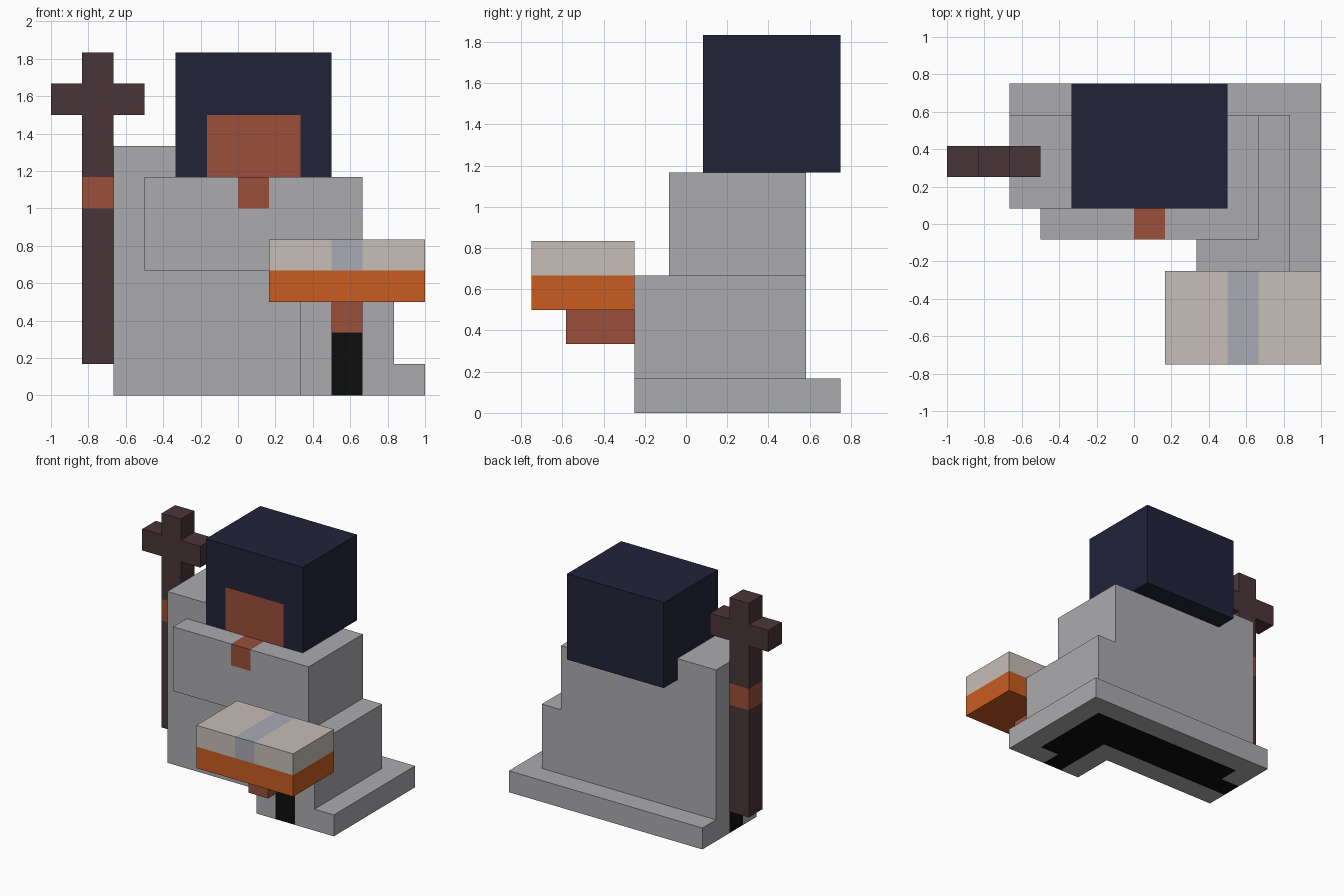
import bpy, bmesh
from mathutils import Vector

if "Cube" in bpy.data.objects:
    bpy.data.objects.remove(bpy.data.objects["Cube"])

U = 1 / 6  # the model sits on a grid of sixths


def colour(name, r, g, b):
    lin = [((c / 255 + 0.055) / 1.055) ** 2.4 if c > 10 else c / 255 / 12.92 for c in (r, g, b)]
    m = bpy.data.materials.new(name)
    m.diffuse_color = (*lin, 1)
    m.use_nodes = True
    m.node_tree.nodes["Principled BSDF"].inputs["Base Color"].default_value = m.diffuse_color
    return m


GREY = colour("robe grey", 171, 170, 174)
NAVY = colour("hood navy", 34, 34, 58)
BROWN = colour("skin brown", 155, 78, 58)
WOOD = colour("dark wood", 74, 53, 57)
ORANGE = colour("cover orange", 200, 92, 33)
BEIGE = colour("page beige", 199, 190, 182)
SILVER = colour("ribbon silver", 170, 171, 180)
BLACK = colour("black", 13, 13, 13)


def finish(name, bm, mat):
    bmesh.ops.recalc_face_normals(bm, faces=bm.faces)
    me = bpy.data.meshes.new(name)
    bm.to_mesh(me)
    bm.free()
    me.materials.append(mat)
    ob = bpy.data.objects.new(name, me)
    bpy.context.collection.objects.link(ob)
    return ob


def box(name, mat, x, y, z):
    """Box from (low, high) pairs in grid units."""
    bm = bmesh.new()
    bmesh.ops.create_cube(bm, size=1)
    for v in bm.verts:
        v.co = Vector([(r[0] if c < 0 else r[1]) * U for c, r in zip(v.co, (x, y, z))])
    return finish(name, bm, mat)


def prism(name, mat, profile, y):
    """Front (x, z) profile extruded along y."""
    bm = bmesh.new()
    face = bm.faces.new([bm.verts.new((px * U, y[0] * U, pz * U)) for px, pz in profile])
    ext = bmesh.ops.extrude_face_region(bm, geom=[face])["geom"]
    verts = [g for g in ext if isinstance(g, bmesh.types.BMVert)]
    bmesh.ops.translate(bm, verts=verts, vec=(0, (y[1] - y[0]) * U, 0))
    return finish(name, bm, mat)


def paint(ob, mat, x, y, z):
    """Cut the faces along a region's limits and colour those inside it."""
    me = ob.data
    if mat.name not in me.materials:
        me.materials.append(mat)
    slot = me.materials.find(mat.name)
    region = (x, y, z)
    bm = bmesh.new()
    bm.from_mesh(me)
    for axis, limits in enumerate(region):
        for v in limits:
            co, no = Vector(), Vector()
            co[axis], no[axis] = v * U, 1
            geom = bm.verts[:] + bm.edges[:] + bm.faces[:]
            bmesh.ops.bisect_plane(bm, geom=geom, dist=1e-5, plane_co=co, plane_no=no)
    for f in bm.faces:
        c = f.calc_center_median() / U
        if all(lo - 0.01 < c[i] < hi + 0.01 for i, (lo, hi) in enumerate(region)):
            f.material_index = slot
    bm.to_mesh(me)
    bm.free()


# L-shaped hem of the robe with the black underside and its two outlets
hem_side = box("hem_side", GREY, (2, 6), (-1.5, 4.5), (0, 1))
paint(hem_side, BLACK, (3, 5), (-0.5, 3.5), (0, 0))
paint(hem_side, BLACK, (2, 3), (1.5, 3.5), (0, 0))
paint(hem_side, BLACK, (3, 4), (-1.5, -0.5), (0, 1))
hem_back = box("hem_back", GREY, (-4, 2), (0.5, 4.5), (0, 1))
paint(hem_back, BLACK, (-3, 2), (1.5, 3.5), (0, 0))
paint(hem_back, BLACK, (-4, -3), (1.5, 2.5), (0, 1))

# Robe: stepped torso, forward arm block and chest
prism("torso", GREY,
      [(-4, 1), (5, 1), (5, 4), (4, 4), (4, 7), (-2, 7), (-2, 8), (-4, 8)], (0.5, 3.5))
front_robe = box("front_robe", GREY, (2, 5), (-1.5, 0.5), (1, 4))
paint(front_robe, BLACK, (3, 4), (-1.5, -1.5), (1, 2))
chest = box("chest", GREY, (-3, 4), (-0.5, 0.5), (4, 7))
paint(chest, BROWN, (0, 1), (-0.5, 0.5), (6, 7))

# Hooded head with a face opening
head = box("head", NAVY, (-2, 3), (0.5, 4.5), (7, 11))
paint(head, BROWN, (-1, 2), (0.5, 0.5), (7, 9))

# Staff with crossbar and gripping hand
staff = box("staff", WOOD, (-5, -4), (1.5, 2.5), (1, 11))
paint(staff, BROWN, (-5, -4), (1.5, 2.5), (6, 7))
for side, x in (("left", -6), ("right", -4)):
    box("crossbar_" + side, WOOD, (x, x + 1), (1.5, 2.5), (9, 10))

# Open book held on an outstretched hand
box("hand", BROWN, (3, 4), (-3.5, -1.5), (2, 3))
book = box("book", BEIGE, (1, 6), (-4.5, -1.5), (3, 5))
paint(book, ORANGE, (1, 6), (-4.5, -1.5), (3, 4))
paint(book, SILVER, (3, 4), (-4.5, -1.5), (4, 5))
